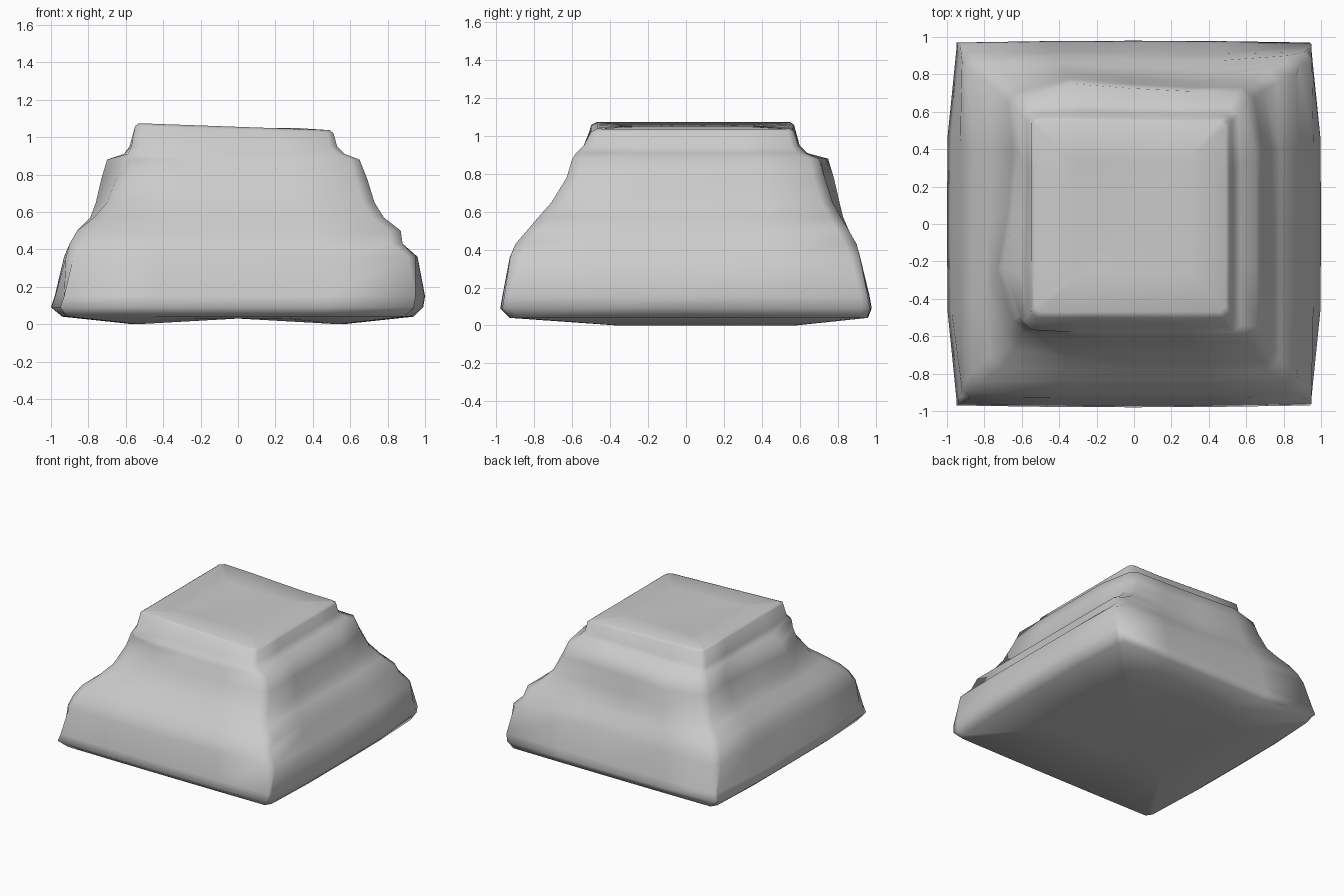
import bpy, bmesh, math

if "Cube" in bpy.data.objects:
    bpy.data.objects.remove(bpy.data.objects["Cube"])

# Each level: z, left, right, front, back, corner cut, side bow, left-face dent, back-face wave
LEVELS = [
    (0.04, -0.94, 0.94, -0.93, 0.96, 0.05, 0.02, 0.00, 0.00),
    (0.09, -1.00, 0.99, -0.98, 0.98, 0.05, 0.05, 0.00, 0.00),
    (0.15, -0.98, 1.00, -0.97, 0.97, 0.05, 0.05, 0.00, 0.00),
    (0.36, -0.93, 0.96, -0.93, 0.92, 0.05, 0.01, 0.00, 0.01),
    (0.43, -0.90, 0.88, -0.90, 0.90, 0.06, 0.00, 0.00, 0.03),
    (0.50, -0.86, 0.87, -0.84, 0.86, 0.06, 0.00, 0.00, 0.04),
    (0.57, -0.79, 0.78, -0.78, 0.83, 0.06, 0.00, 0.02, 0.05),
    (0.65, -0.76, 0.73, -0.71, 0.81, 0.06, 0.00, 0.06, 0.05),
    (0.78, -0.73, 0.69, -0.63, 0.78, 0.06, 0.00, 0.08, 0.05),
    (0.88, -0.70, 0.65, -0.60, 0.75, 0.05, 0.00, 0.08, 0.04),
    (0.91, -0.61, 0.57, -0.58, 0.64, 0.04, 0.00, 0.02, 0.02),
    (0.95, -0.58, 0.53, -0.54, 0.60, 0.04, 0.00, 0.01, 0.01),
    (1.04, -0.55, 0.51, -0.50, 0.57, 0.03, 0.00, 0.00, 0.01),
    (1.055, -0.53, 0.49, -0.47, 0.55, 0.03, 0.00, 0.00, 0.01),
]
STEPS = [-1, -0.5, 0, 0.5, 1]


def ring(z, l, r, f, b, cut, bow, dent, wave):
    """Points of one chamfered, slightly warped square, counter-clockwise."""
    cx, cy, hx, hy = (l + r) / 2, (f + b) / 2, (r - l) / 2 - cut, (b - f) / 2 - cut
    pts = []
    for t in STEPS:  # front
        pts.append([cx + t * hx, f + 0.2 * bow * t * t])
    for t in STEPS:  # right
        pts.append([r - bow * t ** 4, cy + t * hy])
    for t in STEPS:  # back
        w = wave * {-0.5: 1, 0: 0.6}.get(t, 0)
        pts.append([cx - t * hx, b - 0.2 * bow * t * t - w])
    for t in STEPS:  # left
        pts.append([l + bow * t ** 4 + dent * {-0.5: 1, 0: 0.7}.get(t, 0), cy - t * hy])
    # Worn corners: front left, back left, back right
    for pair, sx, sy in (((0, 19), 1, 0.7), ((14, 15), 0.7, -0.9), ((9, 10), -0.6, -0.6)):
        for i in pair:
            pts[i][0] += sx * dent
            pts[i][1] += sy * dent
    return [(x, y, z - (0.036 * x if z > 1 else 0)) for x, y in pts]


bm = bmesh.new()
rings = [[bm.verts.new(p) for p in ring(*lv)] for lv in LEVELS]
n = len(rings[0])


def bridge(a, b):
    for i in range(n):
        j = (i + 1) % n
        bm.faces.new((a[i], a[j], b[j], b[i]))


for a, b in zip(rings, rings[1:]):
    bridge(a, b)

# Underside sagging slightly to the left and right
under = [bm.verts.new((v.co.x * 0.6, v.co.y * 0.5 + 0.1, 0.0 if abs(v.co.x) > 0.6 else 0.03))
         for v in rings[0]]
bridge(under, rings[0])
foot = bm.verts.new((0, 0.1, 0.03))
for i in range(n):
    bm.faces.new((foot, under[(i + 1) % n], under[i]))

# Gently uneven flat top
inner = [bm.verts.new((v.co.x * 0.6, v.co.y * 0.6 + 0.01, 1.05)) for v in rings[-1]]
bridge(rings[-1], inner)
crown = bm.verts.new((0, 0.04, 1.05))
for i in range(n):
    bm.faces.new((inner[i], inner[(i + 1) % n], crown))

bmesh.ops.recalc_face_normals(bm, faces=bm.faces)
mesh = bpy.data.meshes.new("stepped_mound")
bm.to_mesh(mesh)
bm.free()
mound = bpy.data.objects.new("stepped_mound", mesh)
bpy.context.collection.objects.link(mound)
bpy.context.view_layer.objects.active = mound
mound.select_set(True)
bpy.ops.object.shade_smooth_by_angle(angle=math.radians(80))
